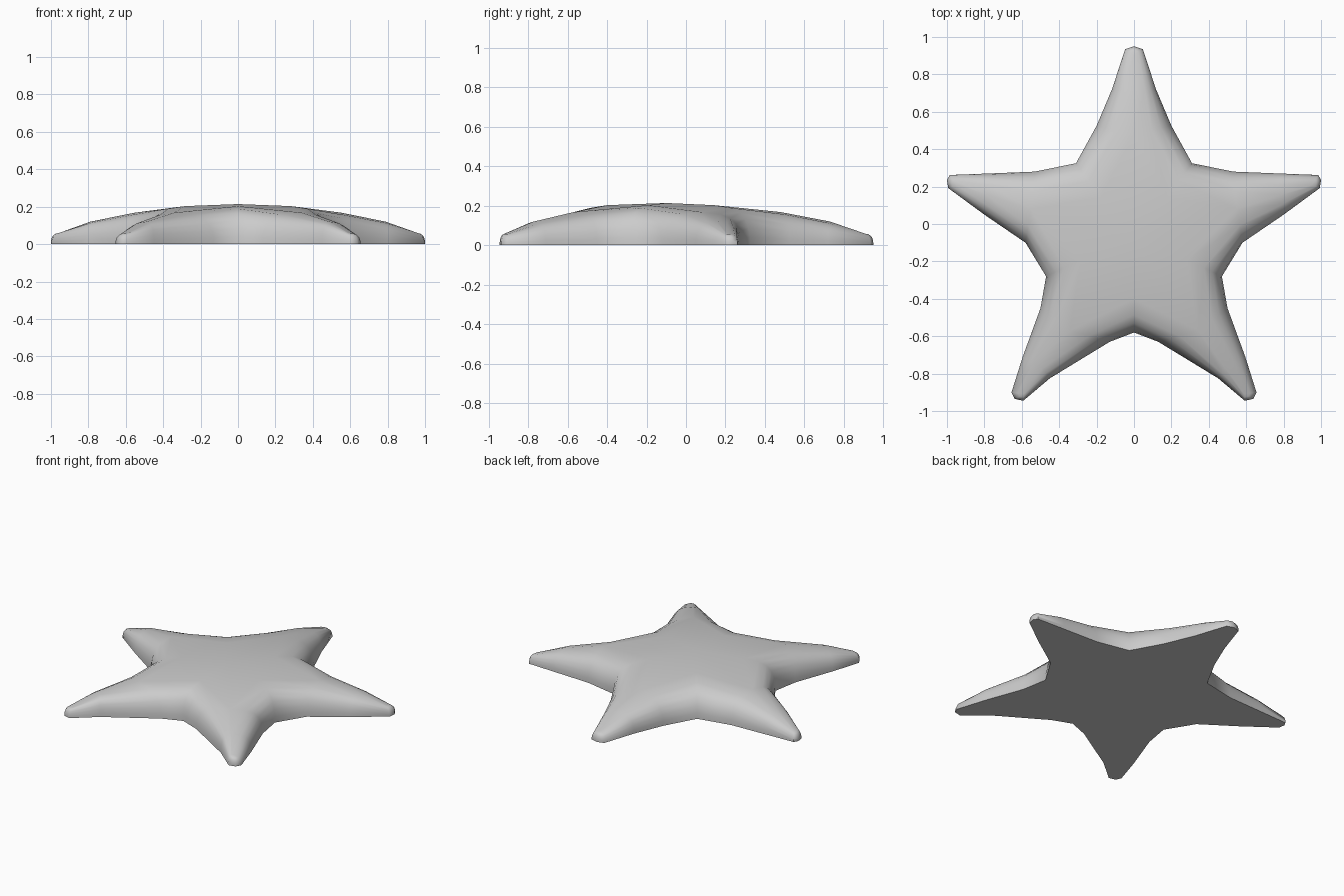
import bpy, bmesh, math
from mathutils import Vector

if "Cube" in bpy.data.objects:
    bpy.data.objects.remove(bpy.data.objects["Cube"])

CENTRE = Vector((0, -0.1))
# ridge height against distance from the centre
RIDGE = [(0, .214), (.3, .203), (.58, .168), (.83, .12), (1.0, .06), (1.1, .04)]
# cross-section: fraction inward from the rim, fraction of ridge height
SECTION = [(0, 0), (0, .2), (.04, .42), (.13, .64), (.28, .81), (.52, .93), (1, 1)]


def ridge_height(s):
    for (a, ha), (b, hb) in zip(RIDGE, RIDGE[1:]):
        if s <= b:
            return ha + (hb - ha) * (s - a) / (b - a)
    return RIDGE[-1][1]


# right half of the outline: x, y, direction in degrees, ridge distance
top_tip = [(0, .95, 90, 1.0)]
bottom_valley = [(0, -.58, 270, .30)]
side = [
    (.047, .935, 90, 1.0), (.118, .72, 90, .83), (.2, .525, 90, .58),
    (.31, .325, 54, .30),
    (.53, .28, 18, .58), (.78, .27, 18, .83), (.985, .262, 18, 1.0),
    (1.0, .235, 18, 1.0),
    (.993, .192, 18, 1.0), (.8, .05, 18, .83), (.58, -.10, 18, .58),
    (.47, -.28, -18, .30),
    (.5, -.45, -54, .58), (.595, -.71, -54, .83), (.655, -.9, -54, 1.0),
    (.638, -.935, -54, 1.0),
    (.592, -.945, -54, 1.0), (.45, -.825, -54, .83), (.13, -.63, -54, .58),
]
mirrored = [(-x, y, 180 - a, s) for x, y, a, s in reversed(side)]
outline = top_tip + side + bottom_valley + mirrored

# starfish body: each rim point sweeps a rounded section up to its arm ridge
bm = bmesh.new()
columns = []
for x, y, a, s in outline:
    rim = Vector((x, y))
    ang = math.radians(a)
    spine = CENTRE + s * Vector((math.cos(ang), math.sin(ang)))
    h = ridge_height(s)
    column = []
    for f, g in SECTION:
        p = rim.lerp(spine, f)
        column.append(bm.verts.new((p.x, p.y, h * g)))
    columns.append(column)

peak = bm.verts.new((*CENTRE, RIDGE[0][1]))
n = len(columns)
for i in range(n):
    c, d = columns[i], columns[(i + 1) % n]
    for j in range(len(SECTION) - 1):
        bm.faces.new((c[j], d[j], d[j + 1], c[j + 1]))
    # central cap spans only between arm roots and valleys
    if outline[i][2] != outline[(i + 1) % n][2]:
        bm.faces.new((c[-1], d[-1], peak))
bm.faces.new([c[0] for c in columns])   # flat underside
bmesh.ops.remove_doubles(bm, verts=bm.verts, dist=0.001)
bmesh.ops.recalc_face_normals(bm, faces=bm.faces)

mesh = bpy.data.meshes.new("star_body")
bm.to_mesh(mesh)
bm.free()
star = bpy.data.objects.new("star_body", mesh)
bpy.context.collection.objects.link(star)
bpy.context.view_layer.objects.active = star
star.select_set(True)
bpy.ops.object.shade_smooth_by_angle(angle=math.radians(55))
